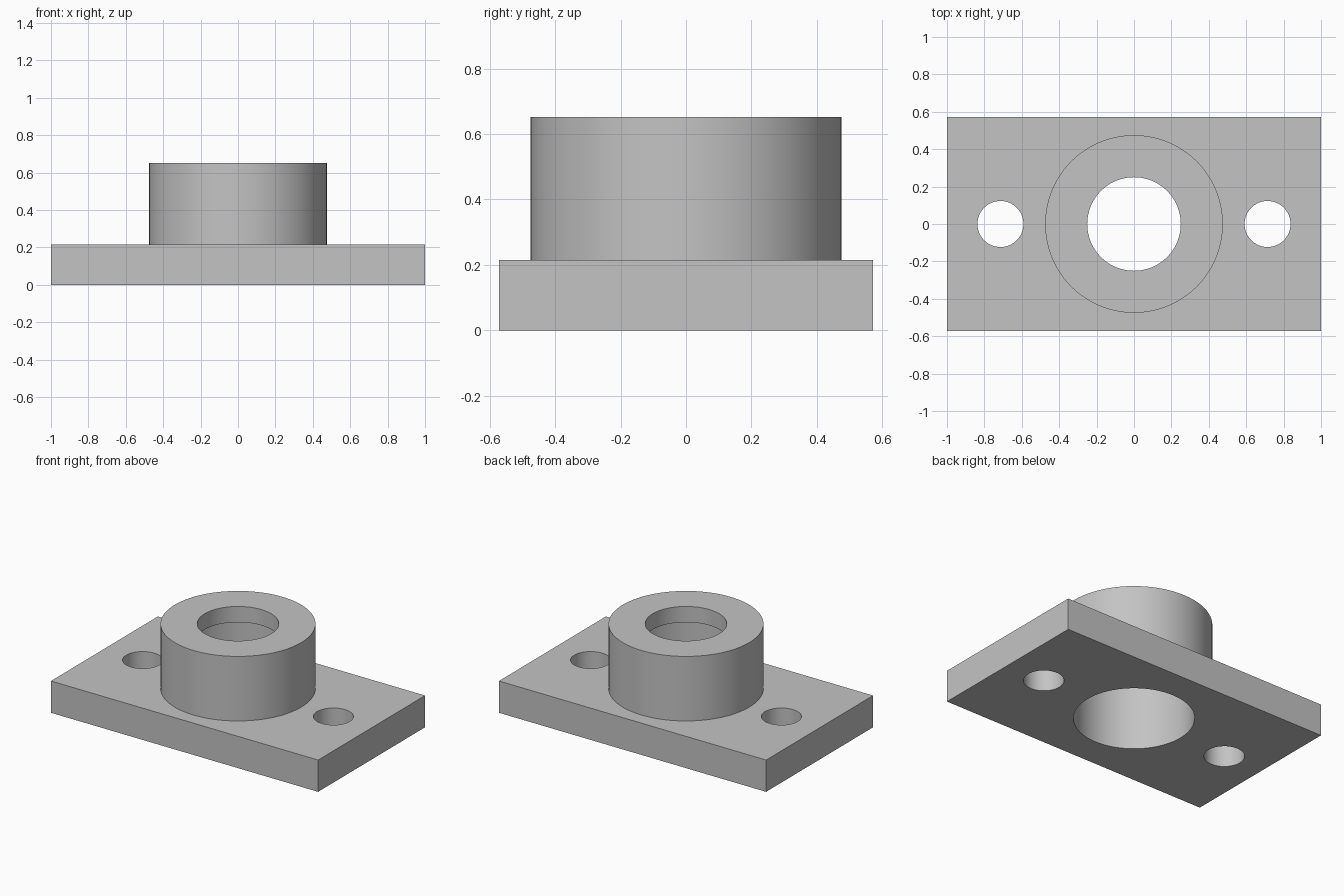
import bpy

cube = bpy.data.objects.get("Cube")
if cube:
    bpy.data.objects.remove(cube, do_unlink=True)

LENGTH, WIDTH = 2.0, 1.143
PLATE_TOP, BOSS_TOP = 0.215, 0.652
BOSS_R, BORE_R, RECESS_R = 0.475, 0.25, 0.367
LIP = 0.107                      # thickness of the rim above the wide recess
BOLT_R, BOLT_X = 0.123, 0.714

grey = bpy.data.materials.new("light grey metal")
grey.use_nodes = True
colour = (0.55, 0.55, 0.55, 1)
grey.diffuse_color = colour
grey.node_tree.nodes["Principled BSDF"].inputs["Base Color"].default_value = colour


def cylinder(name, radius, low, high, x=0):
    bpy.ops.mesh.primitive_cylinder_add(vertices=96, radius=radius, depth=high - low,
                                        location=(x, 0, (low + high) / 2))
    obj = bpy.context.object
    obj.name = name
    obj.data.materials.append(grey)
    return obj


def combine(target, other, operation):
    mod = target.modifiers.new(operation.lower(), "BOOLEAN")
    mod.operation = operation
    mod.solver = "EXACT"
    mod.object = other
    bpy.context.view_layer.objects.active = target
    bpy.ops.object.modifier_apply(modifier=mod.name)
    bpy.data.objects.remove(other, do_unlink=True)


# Base plate
bpy.ops.mesh.primitive_cube_add(size=1, location=(0, 0, PLATE_TOP / 2))
flange = bpy.context.object
flange.name = "flanged_housing"
flange.scale = (LENGTH, WIDTH, PLATE_TOP)
bpy.ops.object.transform_apply(location=True, rotation=False, scale=True)
flange.data.materials.append(grey)

# Round boss, sunk into the plate and fused with it
combine(flange, cylinder("boss", BOSS_R, PLATE_TOP / 2, BOSS_TOP), "UNION")

# Wide recess from below, then the narrower bore through the top rim
combine(flange, cylinder("recess_cutter", RECESS_R, -0.1, BOSS_TOP - LIP), "DIFFERENCE")
combine(flange, cylinder("bore_cutter", BORE_R, 0.3, BOSS_TOP + 0.1), "DIFFERENCE")

# Bolt holes on both sides
for side in (-1, 1):
    combine(flange, cylinder("bolt_cutter", BOLT_R, -0.1, PLATE_TOP + 0.1, side * BOLT_X),
            "DIFFERENCE")

bpy.ops.object.select_all(action="DESELECT")
flange.select_set(True)
bpy.context.view_layer.objects.active = flange
bpy.ops.object.shade_smooth_by_angle()
